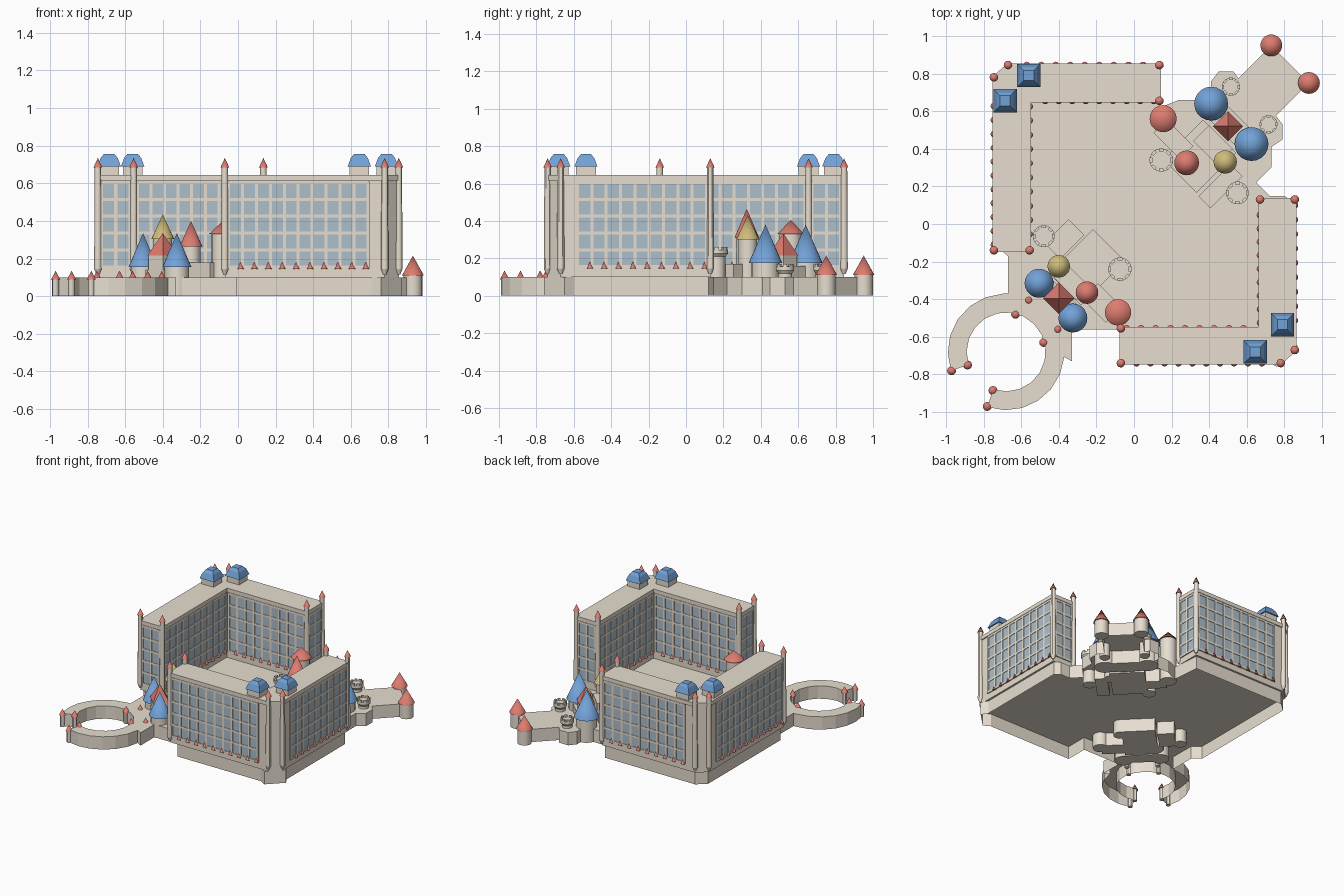
import bpy, bmesh, math
from mathutils import Matrix, Vector

if "Cube" in bpy.data.objects:
    bpy.data.objects.remove(bpy.data.objects["Cube"])

COLORS = {"stone": (0.80, 0.73, 0.63, 1), "glass": (0.42, 0.52, 0.60, 1),
          "red": (0.72, 0.20, 0.16, 1), "blue": (0.17, 0.36, 0.68, 1), "gold": (0.62, 0.50, 0.20, 1)}
mats = {}
for key, col in COLORS.items():
    mats[key] = bpy.data.materials.new(key)
    mats[key].diffuse_color = col
parts = {}


def part(name, mat):
    if name not in parts:
        parts[name] = (bmesh.new(), mat)
    return parts[name][0]


def prism(bm, pts, z0, z1, bottom=True):
    lo = [bm.verts.new((x, y, z0)) for x, y in pts]
    hi = [bm.verts.new((x, y, z1)) for x, y in pts]
    n = len(pts)
    for i in range(n):
        j = (i + 1) % n
        bm.faces.new((lo[i], lo[j], hi[j], hi[i]))
    bm.faces.new(hi)
    if bottom:
        bm.faces.new(lo[::-1])


def cone(bm, x, y, z0, z1, r0, r1=0.0, seg=20, rot=0.0):
    m = Matrix.Translation((x, y, (z0 + z1) / 2)) @ Matrix.Rotation(rot, 4, 'Z')
    bmesh.ops.create_cone(bm, cap_ends=True, segments=seg, radius1=r0, radius2=r1,
                          depth=z1 - z0, matrix=m)


def box(bm, x, y, z0, z1, sx, sy, rot=0.0):
    m = Matrix.Translation((x, y, (z0 + z1) / 2)) @ Matrix.Rotation(rot, 4, 'Z') \
        @ Matrix.Diagonal((sx, sy, z1 - z0, 1))
    bmesh.ops.create_cube(bm, size=1, matrix=m)


# Base terrace with the open ring, hollow underneath
def arc(r, a0, a1, n):
    return [(-0.68 + r * math.cos(math.radians(a0 + (a1 - a0) * i / n)),
             -0.68 + r * math.sin(math.radians(a0 + (a1 - a0) * i / n))) for i in range(n + 1)]


outline = arc(0.31, 251, 355, 6) + [
    (-0.33, -0.73), (-0.33, -0.56), (-0.01, -0.56), (-0.01, -0.73), (0.71, -0.73), (0.76, -0.76),
    (0.87, -0.65), (0.84, -0.60), (0.84, 0.12), (0.80, 0.15), (0.72, 0.15), (0.65, 0.22), (0.73, 0.30),
    (0.73, 0.41), (0.79, 0.45), (0.79, 0.53), (0.755, 0.575), (0.93, 0.75), (0.73, 0.95),
    (0.555, 0.775), (0.53, 0.81), (0.45, 0.81), (0.41, 0.76), (0.41, 0.66), (0.24, 0.66),
    (0.14, 0.62), (0.12, 0.83), (-0.66, 0.83), (-0.73, 0.77), (-0.73, -0.12), (-0.67, -0.17),
    (-0.67, -0.37)] + arc(0.31, 93, 199, 6) + arc(0.21, 199, -109, 16)
prism(part("base_terrace", "stone"), outline, 0, 0.1, bottom=False)


# Strip along a wall: box from distance d0 to d1 along edge a-b, sticking out by t
def strip(bm, a, u, d0, d1, z0, z1, t):
    c = a + u * (d0 + d1) / 2
    box(bm, c.x, c.y, z0, z1, d1 - d0, 2 * t, math.atan2(u.y, u.x))


# L-shaped hotel wings: corner 1-2 is the chamfer, corner 5 the inner angle
def wing(pts, label):
    stone = part(label + "_walls", "stone")
    frames = part(label + "_window_frames", "stone")
    glass = part(label + "_windows", "glass")
    cones = part(label + "_small_cones", "red")
    prism(stone, pts, 0.1, 0.645)
    n = len(pts)
    for i in range(n):
        a, b = Vector(pts[i]), Vector(pts[(i + 1) % n])
        u, length = (b - a).normalized(), (b - a).length
        strip(stone, a, u, 0, length, 0.615, 0.645, 0.008)
        if i == 1:
            continue
        s, e = (0.09 if i == 2 else 0.02), length - (0.09 if i == 0 else 0.02)
        cols = max(2, round((e - s) / 0.074))
        pitch = (e - s) / cols
        strip(glass, a, u, s, e, 0.155, 0.605, 0.004)
        for k in range(cols + 1):
            d = s + k * pitch
            strip(frames, a, u, d - 0.008, d + 0.008, 0.15, 0.61, 0.008)
        for k in range(6):
            z = 0.155 + k * 0.09
            strip(frames, a, u, s, e, z - 0.008, z + 0.008, 0.0075)
        if length > 0.3:
            for k in range(1, cols + 1):
                p = a + u * (s + k * pitch - 0.01)
                cone(cones, p.x, p.y, 0.145, 0.19, 0.018, 0, 12)
    # Corner columns with pointed caps
    for i in (0, 1, 2, 3, 4, 6):
        x, y = pts[i]
        cone(part(label + "_columns", "stone"), x, y, 0.115, 0.145, 0.008, 0.02, 12)
        cone(part(label + "_columns", "stone"), x, y, 0.145, 0.69, 0.02, 0.017, 12)
        cone(part(label + "_column_caps", "red"), x, y, 0.685, 0.735, 0.023, 0, 12)


wing([(0.135, 0.845), (-0.67, 0.845), (-0.745, 0.78), (-0.745, -0.14), (-0.555, -0.14),
      (-0.555, 0.655), (0.135, 0.655)], "back_wing")
wing([(-0.07, -0.74), (0.78, -0.74), (0.855, -0.67), (0.855, 0.13), (0.67, 0.13),
      (0.67, -0.555), (-0.07, -0.555)], "front_wing")

# Roof pavilions with blue mansard roofs
for x, y in ((-0.56, 0.79), (-0.685, 0.655), (0.79, -0.535), (0.645, -0.68)):
    box(part("pavilion_walls", "stone"), x, y, 0.64, 0.695, 0.105, 0.105)
    roof, q = part("pavilion_roofs", "blue"), math.sqrt(2)
    cone(roof, x, y, 0.69, 0.735, 0.062 * q, 0.045 * q, 4, math.pi / 4)
    cone(roof, x, y, 0.735, 0.757, 0.045 * q, 0.027 * q, 4, math.pi / 4)

# Roofed castle towers: x, y, body radius, roof radius, eave, apex, colour
TOWERS = [
    (0.41, 0.64, 0.075, 0.09, 0.175, 0.38, "blue"), (0.625, 0.425, 0.075, 0.09, 0.175, 0.38, "blue"),
    (0.155, 0.56, 0.06, 0.072, 0.33, 0.405, "red"), (0.28, 0.325, 0.055, 0.066, 0.31, 0.465, "red"),
    (0.485, 0.33, 0.05, 0.062, 0.30, 0.43, "gold"),
    (0.73, 0.95, 0.05, 0.058, 0.11, 0.215, "red"), (0.93, 0.75, 0.05, 0.058, 0.11, 0.215, "red"),
    (-0.505, -0.315, 0.065, 0.077, 0.155, 0.335, "blue"), (-0.325, -0.5, 0.065, 0.077, 0.155, 0.335, "blue"),
    (-0.085, -0.47, 0.055, 0.07, 0.33, 0.395, "red"), (-0.25, -0.365, 0.05, 0.06, 0.265, 0.40, "red"),
    (-0.40, -0.225, 0.05, 0.06, 0.305, 0.435, "gold")]
for x, y, rb, rr, ze, za, col in TOWERS:
    cone(part("castle_towers", "stone"), x, y, 0, ze, rb, rb)
    cone(part("castle_roofs_" + col, col), x, y, ze, za, rr)

# Gatehouses with diamond-set pyramid roofs
for x, y, r in ((0.5, 0.52, 0.08), (-0.40, -0.395, 0.083)):
    cone(part("gatehouse_walls", "stone"), x, y, 0, 0.215, r * 0.92, r * 0.92, 4)
    cone(part("gatehouse_roofs", "red"), x, y, 0.215, 0.335, r, 0, 4)

# Battlemented turrets: x, y, radius, top
for x, y, r, zt in ((0.145, 0.34, 0.062, 0.25), (0.55, 0.165, 0.06, 0.26), (0.515, 0.73, 0.048, 0.17),
                    (0.715, 0.53, 0.048, 0.17), (-0.48, -0.065, 0.058, 0.24), (-0.075, -0.24, 0.062, 0.23)):
    bm = part("battlement_turrets", "stone")
    cone(bm, x, y, 0, zt - 0.05, r * 0.78, r * 0.78)
    cone(bm, x, y, zt - 0.05, zt - 0.035, r * 0.78, r)
    cone(bm, x, y, zt - 0.035, zt - 0.015, r, r)
    for k in range(8):
        a = k * math.pi / 4
        box(bm, x + 0.87 * r * math.cos(a), y + 0.87 * r * math.sin(a), zt - 0.016, zt,
            r * 0.25, r * 0.42, a)

# Castle halls and walls set at 45 degrees: x, y, top, size across, size along diagonal
for x, y, zt, sx, sy in ((0.35, 0.36, 0.15, 0.30, 0.25), (0.46, 0.20, 0.17, 0.24, 0.09),
                         (0.52, 0.52, 0.16, 0.12, 0.32), (0.42, 0.42, 0.23, 0.12, 0.18),
                         (0.21, 0.45, 0.18, 0.10, 0.20),
                         (-0.25, -0.23, 0.13, 0.33, 0.24), (-0.40, -0.40, 0.14, 0.10, 0.27),
                         (-0.17, -0.42, 0.18, 0.12, 0.18), (-0.33, -0.31, 0.22, 0.10, 0.17),
                         (-0.37, -0.08, 0.12, 0.18, 0.12)):
    box(part("castle_halls", "stone"), x, y, 0, zt, sx, sy, math.pi / 4)

# Ring turrets: paired across the wall at the open ends and at the castle gate
for x, y in ((-0.97, -0.78), (-0.885, -0.75), (-0.56, -0.405), (-0.63, -0.48)):
    for px, py in ((x, y), (y, x)):
        cone(part("ring_turrets", "stone"), px, py, 0, 0.09, 0.017, 0.017, 12)
        cone(part("ring_turret_caps", "red"), px, py, 0.088, 0.135, 0.024, 0, 12)

# Turn every collected part into an object
for name, (bm, mat) in parts.items():
    bmesh.ops.recalc_face_normals(bm, faces=bm.faces) if name != "base_terrace" else None
    me = bpy.data.meshes.new(name)
    bm.to_mesh(me)
    bm.free()
    me.materials.append(mats[mat])
    ob = bpy.data.objects.new(name, me)
    bpy.context.collection.objects.link(ob)
    if any(w in name for w in ("towers", "turret", "roofs_", "cones", "column")):
        bpy.context.view_layer.objects.active = ob
        ob.select_set(True)
        bpy.ops.object.shade_smooth_by_angle()
        ob.select_set(False)

for m in bpy.data.materials:
    if m.users and not m.is_grease_pencil:
        m.use_nodes = True
        m.node_tree.nodes["Principled BSDF"].inputs["Base Color"].default_value = m.diffuse_color
